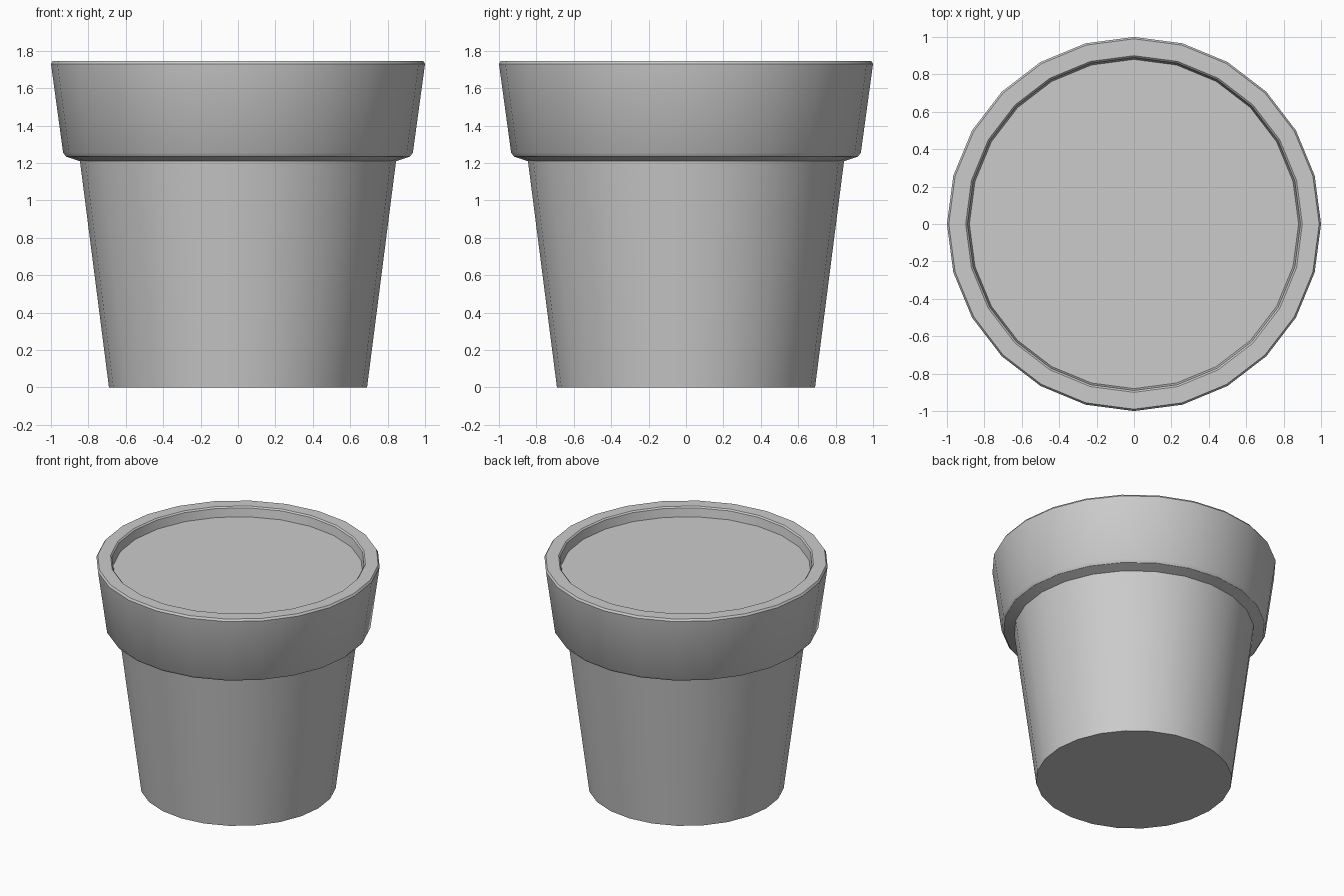
import bpy, bmesh, math
from mathutils import Matrix

cube = bpy.data.objects.get("Cube")
if cube:
    bpy.data.objects.remove(cube, do_unlink=True)

SIDES = 24

grey = bpy.data.materials.new("plain grey")
grey.use_nodes = True
colour = (0.6, 0.6, 0.6, 1)
grey.diffuse_color = colour
grey.node_tree.nodes["Principled BSDF"].inputs["Base Color"].default_value = colour


def lathe(name, profile):
    """Spin a (radius, height) profile round z and close both ends with flat caps."""
    bm = bmesh.new()
    rings = []
    for r, z in profile:
        ring = bmesh.ops.create_circle(bm, segments=SIDES, radius=r,
                                       matrix=Matrix.Translation((0, 0, z)))
        rings.append(ring["verts"])
    for low, high in zip(rings, rings[1:]):
        for i in range(SIDES):
            j = (i + 1) % SIDES
            bm.faces.new((low[i], low[j], high[j], high[i]))
    bm.faces.new(rings[0])
    bm.faces.new(rings[-1])
    bmesh.ops.recalc_face_normals(bm, faces=bm.faces)
    mesh = bpy.data.meshes.new(name)
    bm.to_mesh(mesh)
    bm.free()
    obj = bpy.data.objects.new(name, mesh)
    bpy.context.collection.objects.link(obj)
    mesh.materials.append(grey)
    bpy.ops.object.select_all(action='DESELECT')
    obj.select_set(True)
    bpy.context.view_layer.objects.active = obj
    bpy.ops.object.shade_smooth_by_angle(angle=math.radians(30))
    return obj


# Tapered body, overhanging collar, rim, and the sunken soil surface as last cap
lathe("flower_pot", [
    (0.69, 0), (0.845, 1.21),
    (0.92, 1.235), (0.935, 1.255),
    (1.0, 1.73), (0.99, 1.745),
    (0.9, 1.745), (0.89, 1.735), (0.88, 1.67),
])
